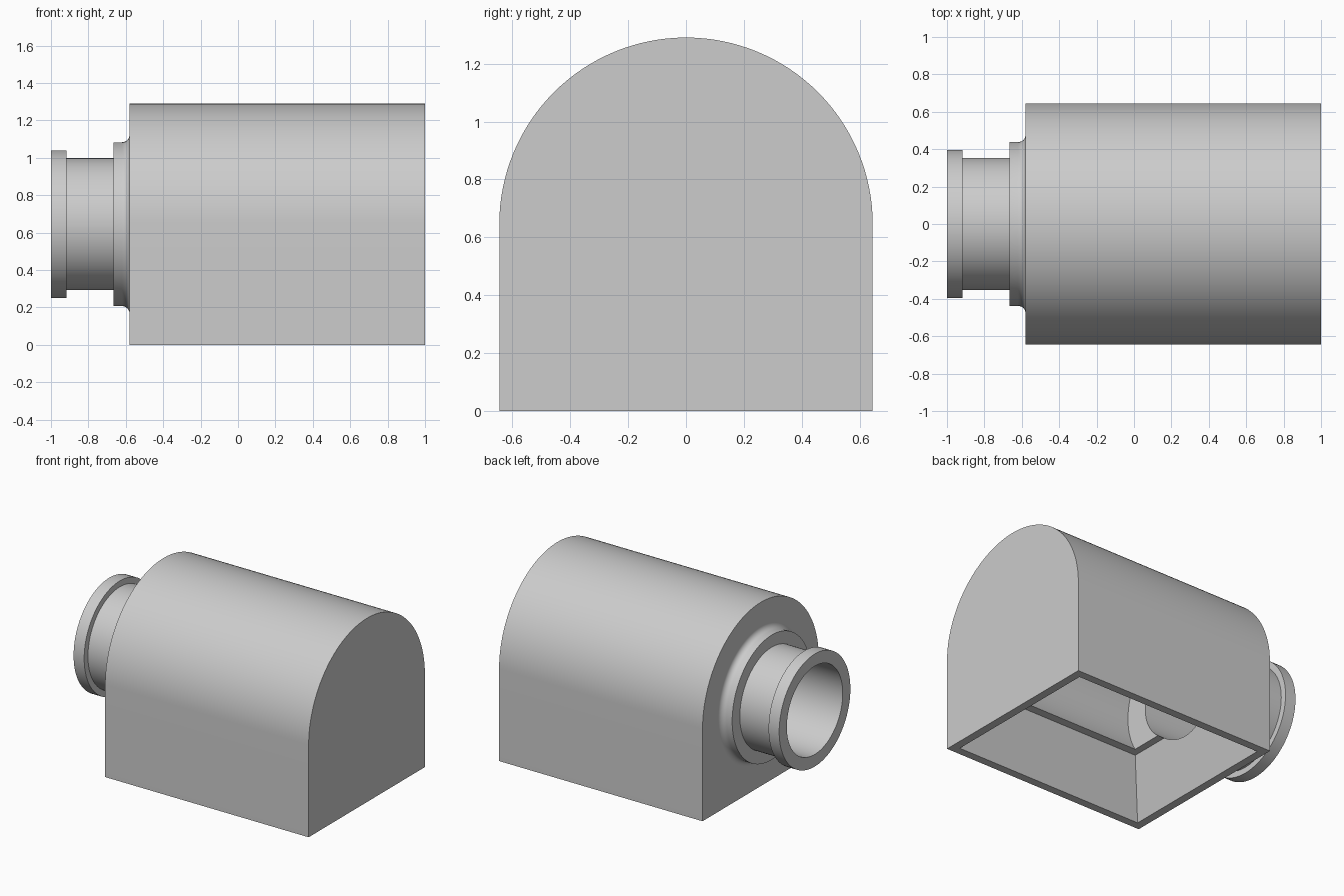
import bpy, bmesh, math

cube = bpy.data.objects.get("Cube")
if cube:
    bpy.data.objects.remove(cube, do_unlink=True)

R = 0.645            # arch radius, also the height of the shaft axis
X0, X1 = -0.58, 1.0  # ends of the housing
MID = (X0 + X1) / 2
RIM, THICK = 0.057, 0.177  # wall at the base and at the top of the taper
END_WALL = 0.227           # wall at the ends of the chamber

grey = bpy.data.materials.new("plain grey")
grey.use_nodes = True
colour = (0.604, 0.604, 0.604, 1)
grey.diffuse_color = colour
grey.node_tree.nodes["Principled BSDF"].inputs["Base Color"].default_value = colour


def finish(name, bm):
    bmesh.ops.recalc_face_normals(bm, faces=bm.faces)
    mesh = bpy.data.meshes.new(name)
    bm.to_mesh(mesh)
    bm.free()
    mesh.materials.append(grey)
    obj = bpy.data.objects.new(name, mesh)
    bpy.context.collection.objects.link(obj)
    return obj


def loft(name, rings):
    """Capped solid through rings holding equal numbers of points."""
    bm = bmesh.new()
    loops = [[bm.verts.new(p) for p in ring] for ring in rings]
    n = len(loops[0])
    for a, b in zip(loops, loops[1:]):
        for i in range(n):
            j = (i + 1) % n
            bm.faces.new((a[i], a[j], b[j], b[i]))
    bm.faces.new(loops[0])
    bm.faces.new(loops[-1])
    return finish(name, bm)


def turned(name, profile, steps=96):
    """Solid of revolution about the shaft axis; profile is (x, radius)."""
    angles = [math.tau * i / steps for i in range(steps)]
    return loft(name, [[(x, r * math.cos(a), R + r * math.sin(a)) for a in angles]
                       for x, r in profile])


def rectangle(inset, z):
    x0, x1, y = X0 + inset, X1 - inset, R - inset
    return [(x0, -y, z), (x1, -y, z), (x1, y, z), (x0, y, z)]


def combine(target, tool, operation):
    mod = target.modifiers.new(operation.lower(), "BOOLEAN")
    mod.operation, mod.object, mod.solver = operation, tool, "EXACT"
    bpy.context.view_layer.objects.active = target
    bpy.ops.object.modifier_apply(modifier=mod.name)
    bpy.data.objects.remove(tool, do_unlink=True)


# Arched housing block
arch = [(R * math.cos(math.pi * i / 64), R + R * math.sin(math.pi * i / 64))
        for i in range(65)]
outline = [(-R, 0), (R, 0)] + arch
housing = loft("arched_housing", [[(x, y, z) for y, z in outline] for x in (X0, X1)])

# Neck with end flange, collar and a fillet into the housing
fillet = [(-0.62 + 0.04 * math.sin(t), 0.478 - 0.04 * math.cos(t))
          for t in (math.pi / 2 * i / 8 for i in range(9))]
neck = turned("neck", [(-1, 0.395), (-0.918, 0.395), (-0.918, 0.353),
                       (-0.665, 0.353), (-0.665, 0.438)] + fillet
              + [(-0.5, 0.478)])
combine(housing, neck, "UNION")

# Tapered opening below, ending at a ledge under the chamber
opening = loft("opening_cutter", [rectangle(RIM - 0.006, -0.02), rectangle(THICK, 0.395)])
combine(housing, opening, "DIFFERENCE")

# Vaulted chamber and the bore through the neck
half = (X1 - X0) / 2 - END_WALL
chamber = turned("chamber_cutter", [(MID - half, 0.48), (MID + half, 0.48)])
combine(housing, chamber, "DIFFERENCE")
bore = turned("bore_cutter", [(-1.1, 0.31), (-0.2, 0.31)])
combine(housing, bore, "DIFFERENCE")

# Smooth curved walls, keep edges sharp
bpy.ops.object.select_all(action="DESELECT")
housing.select_set(True)
bpy.context.view_layer.objects.active = housing
bpy.ops.object.shade_smooth_by_angle(angle=math.radians(25))
